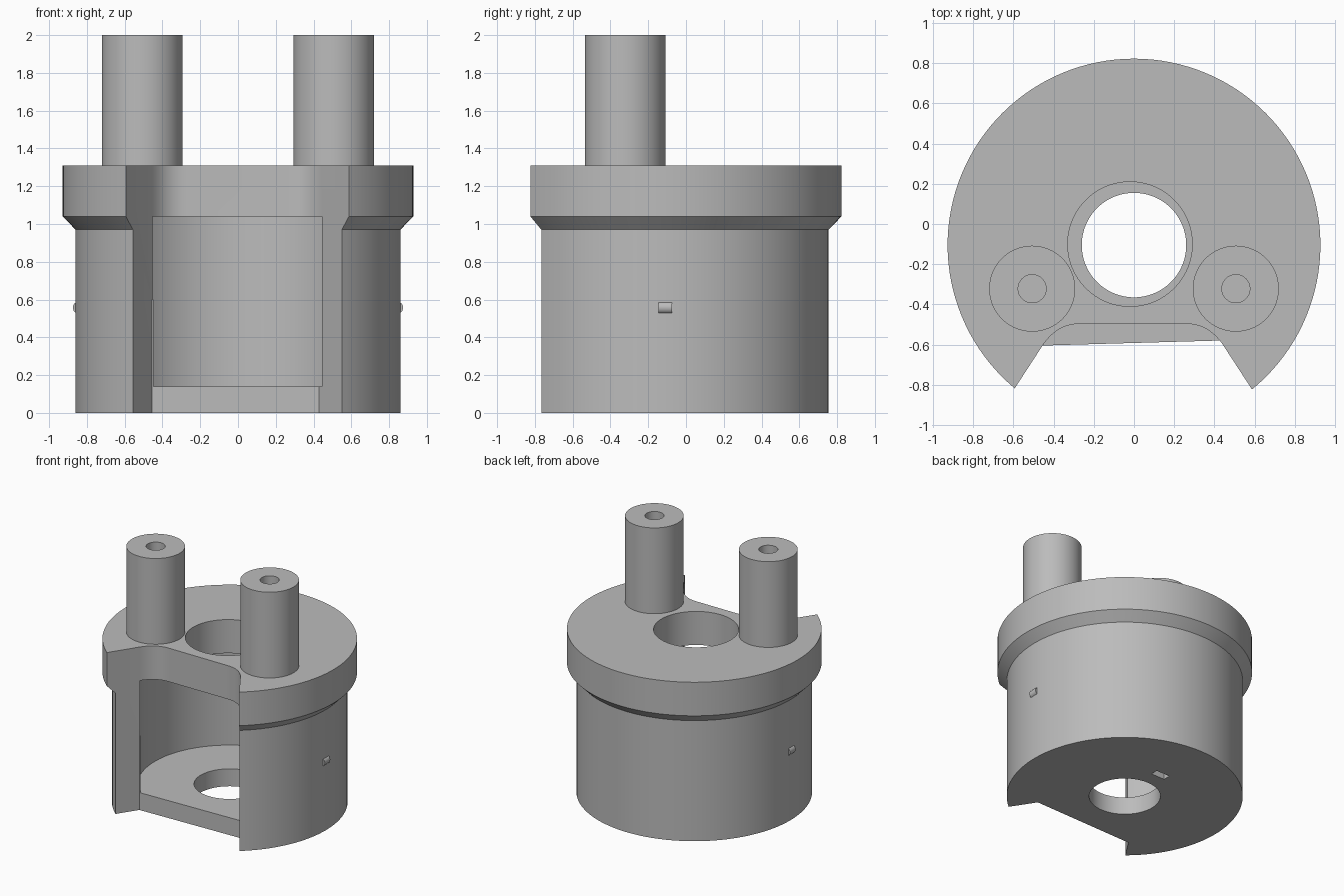
import bpy, bmesh, math

if "Cube" in bpy.data.objects:
    bpy.data.objects.remove(bpy.data.objects["Cube"])

CY = -0.105          # axis of the round body
SEG = 128

grey = bpy.data.materials.new("plain grey")
grey.diffuse_color = (0.5, 0.5, 0.5, 1)
grey.use_nodes = True
grey.node_tree.nodes["Principled BSDF"].inputs["Base Color"].default_value = grey.diffuse_color


def finish(name, bm):
    bmesh.ops.recalc_face_normals(bm, faces=bm.faces)
    me = bpy.data.meshes.new(name)
    bm.to_mesh(me)
    bm.free()
    me.materials.append(grey)
    ob = bpy.data.objects.new(name, me)
    bpy.context.collection.objects.link(ob)
    return ob


def lathe(name, profile, x=0, y=CY, seg=SEG):
    """Closed solid from stacked rings of (radius, z)."""
    bm = bmesh.new()
    rings = [[bm.verts.new((x + r * math.cos(2 * math.pi * i / seg),
                            y + r * math.sin(2 * math.pi * i / seg), z))
              for i in range(seg)] for r, z in profile]
    for a, b in zip(rings, rings[1:]):
        for i in range(seg):
            j = (i + 1) % seg
            bm.faces.new((a[i], a[j], b[j], b[i]))
    bm.faces.new(rings[0][::-1])
    bm.faces.new(rings[-1])
    return finish(name, bm)


def prism(name, pts, z0, z1):
    bm = bmesh.new()
    face = bm.faces.new([bm.verts.new((x, y, z0)) for x, y in pts])
    ext = bmesh.ops.extrude_face_region(bm, geom=[face])
    for v in ext["geom"]:
        if isinstance(v, bmesh.types.BMVert):
            v.co.z = z1
    return finish(name, bm)


def cut(ob, cutters):
    for c in cutters:
        m = ob.modifiers.new("cut", 'BOOLEAN')
        m.operation, m.solver, m.object = 'DIFFERENCE', 'EXACT', c
    bpy.context.view_layer.objects.active = ob
    for m in list(ob.modifiers):
        bpy.ops.object.modifier_apply(modifier=m.name)
    for c in cutters:
        bpy.data.objects.remove(c)


def smooth(ob):
    bpy.ops.object.select_all(action='DESELECT')
    ob.select_set(True)
    bpy.context.view_layer.objects.active = ob
    bpy.ops.object.shade_smooth_by_angle(angle=math.radians(25))


# Housing: round body with a chamfered flange
housing = lathe("housing", [(0.86, 0), (0.86, 0.97), (0.928, 1.04), (0.928, 1.31)])

# Front opening: slanted sides, rounded corners in the top plate
outer, corner, ctrl, flat = (-0.735, -1.035), (-0.455, -0.605), (-0.383, -0.497), (-0.27, -0.497)
curve = []
for i in range(13):
    t = i / 12
    curve.append(tuple((1 - t) ** 2 * a + 2 * t * (1 - t) * b + t * t * c
                       for a, b, c in zip(corner, ctrl, flat)))
left = [outer] + curve
right = [(-0.01 - x, y) for x, y in reversed(left)]
upper_notch = prism("upper_notch", left + right, 0.6, 1.5)
lower_notch = prism("lower_notch", [outer, corner, (0.429, -0.58), (0.725, -1.035)], -0.1, 0.7)

cut(housing, [
    lathe("cavity", [(0.67, 0.14), (0.67, 1.04)]),
    lathe("floor_hole", [(0.26, -0.1), (0.26, 0.5)]),
    lathe("top_hole", [(0.31, 0.7), (0.31, 1.5)], -0.02, -0.1),
    upper_notch, lower_notch,
    prism("floor_slot", [(-0.06, 0.27), (0.06, 0.27), (0.06, 0.33), (-0.06, 0.33)], -0.1, 0.3),
])
smooth(housing)

for side, s in (("left", -1), ("right", 1)):
    # Posts with a blind screw hole
    post = lathe(side + "_post", [(0.214, 1.30), (0.214, 2.0)], s * 0.507, -0.322, 64)
    cut(post, [lathe("screw_hole", [(0.07, 1.46), (0.07, 2.1)], s * 0.507, -0.322, 32)])
    smooth(post)
    # Small rounded side catches
    bm = bmesh.new()
    bmesh.ops.create_cone(bm, cap_ends=True, segments=24, radius1=0.034, radius2=0.034, depth=0.07)
    for v in bm.verts:
        x, y, z = v.co
        v.co = (x + s * 0.84, z - 0.11, y + 0.557)
    smooth(finish(side + "_catch", bm))
